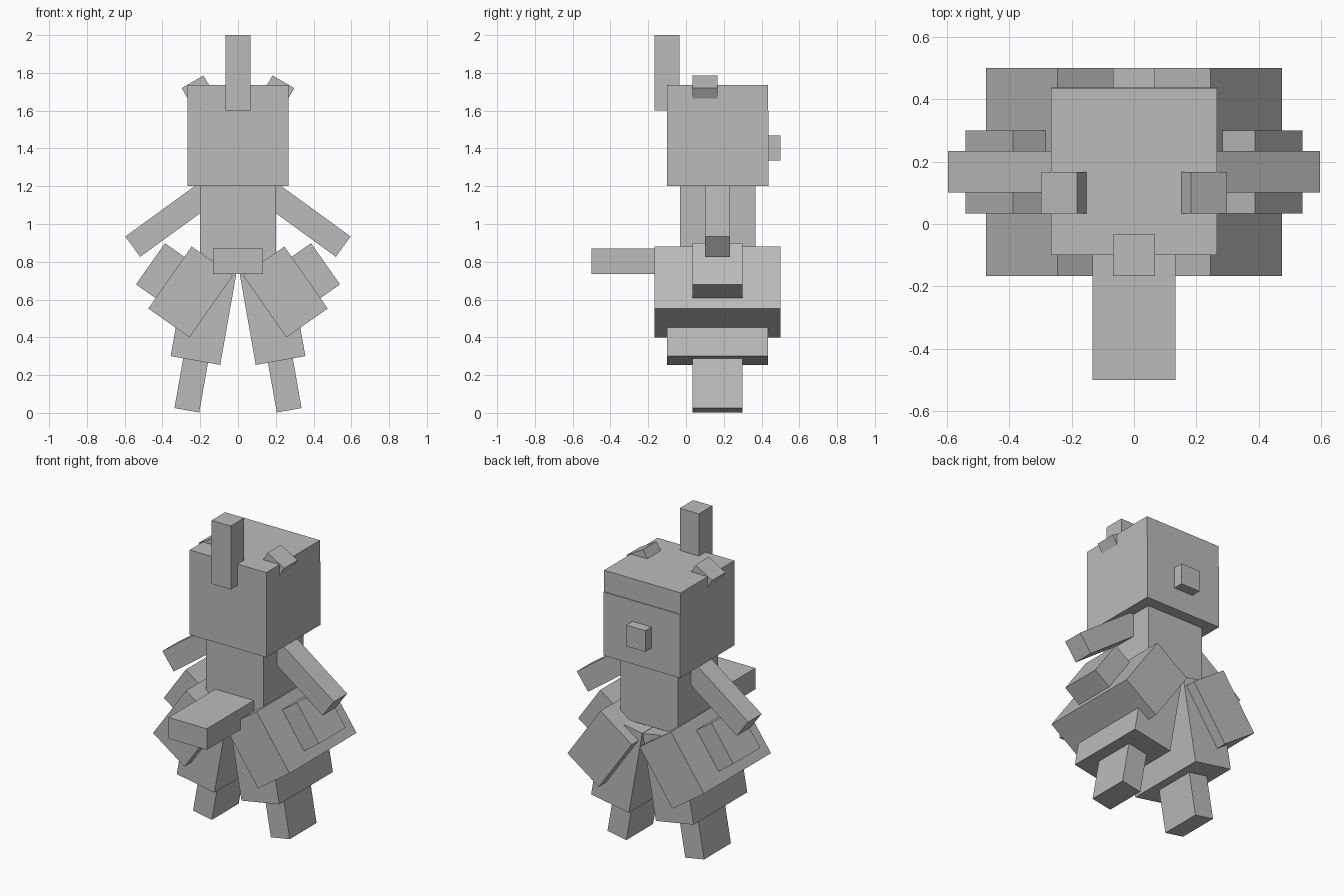
import bpy
import bmesh
from math import radians
from mathutils import Matrix

if "Cube" in bpy.data.objects:
    bpy.data.objects.remove(bpy.data.objects["Cube"], do_unlink=True)

grey = bpy.data.materials.new("plain_grey")
grey.use_nodes = True
colour = (0.5, 0.5, 0.5, 1)
grey.diffuse_color = colour
grey.node_tree.nodes["Principled BSDF"].inputs["Base Color"].default_value = colour

U = 1 / 15    # block unit that all part sizes are multiples of
MID = 0.167   # y of the body's centre plane


def box(name, centre, size, tilt=0):
    """Box with size in block units, tilted about the y axis in degrees."""
    bm = bmesh.new()
    bmesh.ops.create_cube(bm, size=1)
    bm.transform(Matrix.Diagonal([s * U for s in size] + [1]))
    mesh = bpy.data.meshes.new(name)
    bm.to_mesh(mesh)
    bm.free()
    mesh.materials.append(grey)
    obj = bpy.data.objects.new(name, mesh)
    obj.location = centre
    obj.rotation_euler.y = radians(tilt)
    bpy.context.scene.collection.objects.link(obj)
    return obj


def pair(name, centre, size, tilt):
    """Right part and its mirrored left partner."""
    x, y, z = centre
    box("right_" + name, (x, y, z), size, tilt)
    box("left_" + name, (-x, y, z), size, -tilt)


# Head with its crest, face plate and nose
box("head", (0, MID, 1.468), (8, 8, 8))
box("crest", (0, -0.1, 1.8), (2, 2, 6))
box("face_plate", (0, 0.434, 1.4), (8, 0.12, 6))
box("nose", (0, 0.45, 1.402), (2, 1.5, 2))
pair("ear", (-0.207, 0.1, 1.695), (2, 2, 2), -30)

# Torso and flat tail
box("torso", (0, MID, 1.0), (6, 6, 6))
box("tail", (0, -0.267, 0.803), (4, 7, 2))

# Arms
pair("arm", (-0.355, MID, 1.027), (2, 2, 7.5), 54)

# Hips with side pads
pair("hip", (-0.251, MID, 0.64), (4, 10, 6), 35)
pair("hip_pad", (-0.409, MID, 0.751), (2, 4, 4), 35)

# Upper and lower legs
pair("thigh", (-0.179, MID, 0.54), (4, 8, 8), 10)
pair("lower_leg", (-0.246, MID, 0.155), (2, 4, 4.3), 10)
